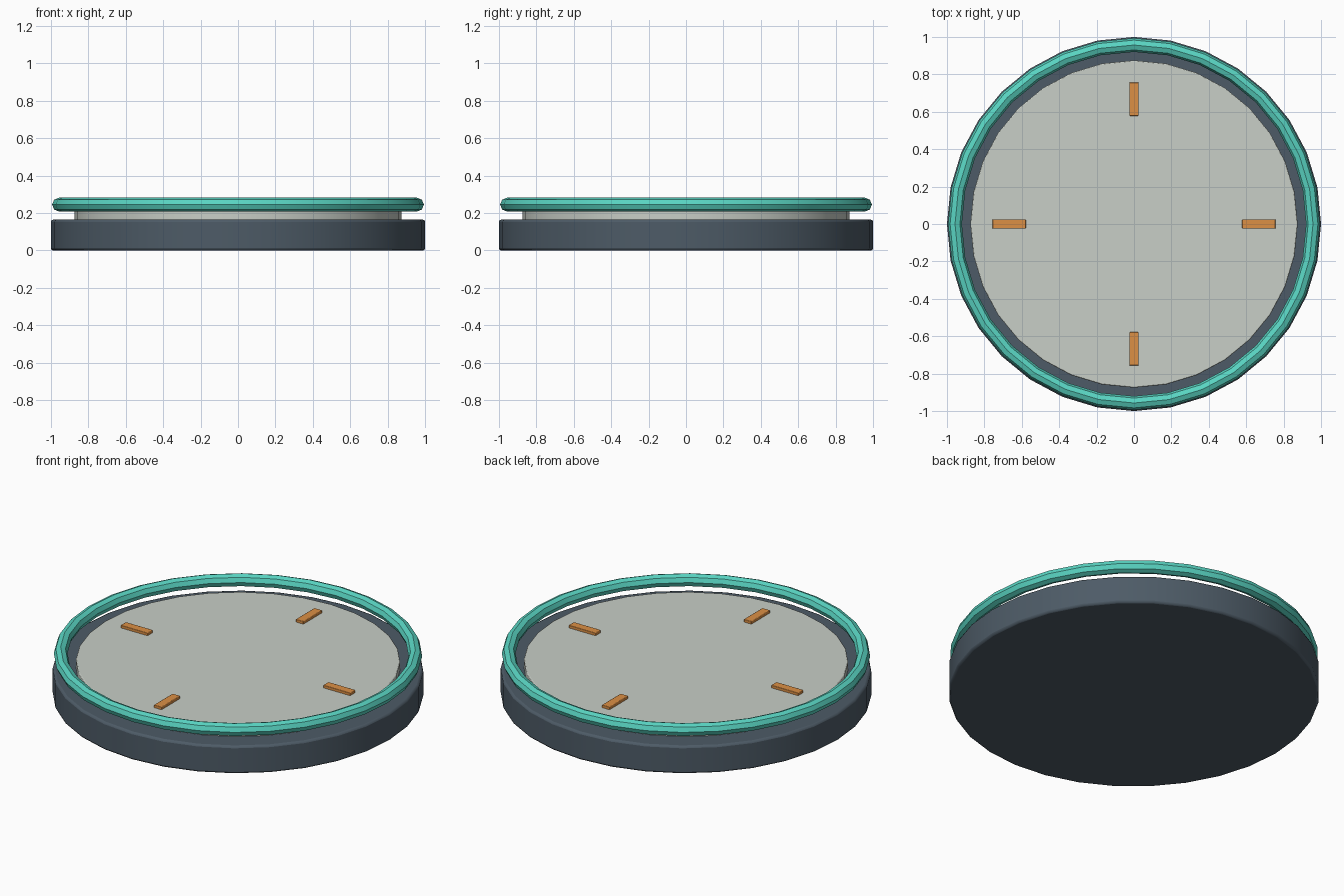
import bpy
import math

if "Cube" in bpy.data.objects:
    bpy.data.objects.remove(bpy.data.objects["Cube"])

SIDES = 32


def material(name, color):
    mat = bpy.data.materials.new(name)
    mat.diffuse_color = color
    mat.use_nodes = True
    mat.node_tree.nodes["Principled BSDF"].inputs["Base Color"].default_value = mat.diffuse_color
    return mat


def finish(obj, name, mat, bevel=0.0):
    obj.name = name
    obj.data.materials.append(mat)
    if bevel:
        mod = obj.modifiers.new("edge_bevel", "BEVEL")
        mod.width = bevel
        mod.segments = 2
        mod.limit_method = "ANGLE"
        mod.angle_limit = math.radians(40)
    bpy.ops.object.shade_smooth_by_angle(angle=math.radians(30))
    return obj


def disc(name, radius, z0, z1, mat, bevel):
    bpy.ops.mesh.primitive_cylinder_add(
        vertices=SIDES, radius=radius, depth=z1 - z0, location=(0, 0, (z0 + z1) / 2))
    return finish(bpy.context.object, name, mat, bevel)


slate = material("slate", (0.075, 0.105, 0.135, 1))
pale = material("pale_plate", (0.58, 0.62, 0.57, 0.85))
teal = material("teal", (0.1, 0.66, 0.54, 1))
orange = material("orange", (0.72, 0.28, 0.06, 1))

# Heavy base and raised top plate
disc("base", 1.0, 0.0, 0.165, slate, 0.012)
disc("top_plate", 0.875, 0.15, 0.212, pale, 0.005)

# Floating rim ring
bpy.ops.mesh.primitive_torus_add(
    major_segments=SIDES, minor_segments=8, major_radius=0.957,
    minor_radius=0.037, location=(0, 0, 0.245))
finish(bpy.context.object, "rim_ring", teal)

# Four radial markers on the plate
for i in range(4):
    a = i * math.pi / 2
    bpy.ops.mesh.primitive_cube_add(
        size=1, location=(0.667 * math.cos(a), 0.667 * math.sin(a), 0.216), rotation=(0, 0, a))
    marker = bpy.context.object
    marker.scale = (0.177, 0.05, 0.024)
    bpy.ops.object.transform_apply(location=False, rotation=False, scale=True)
    finish(marker, f"marker_{i + 1}", orange, 0.003)
